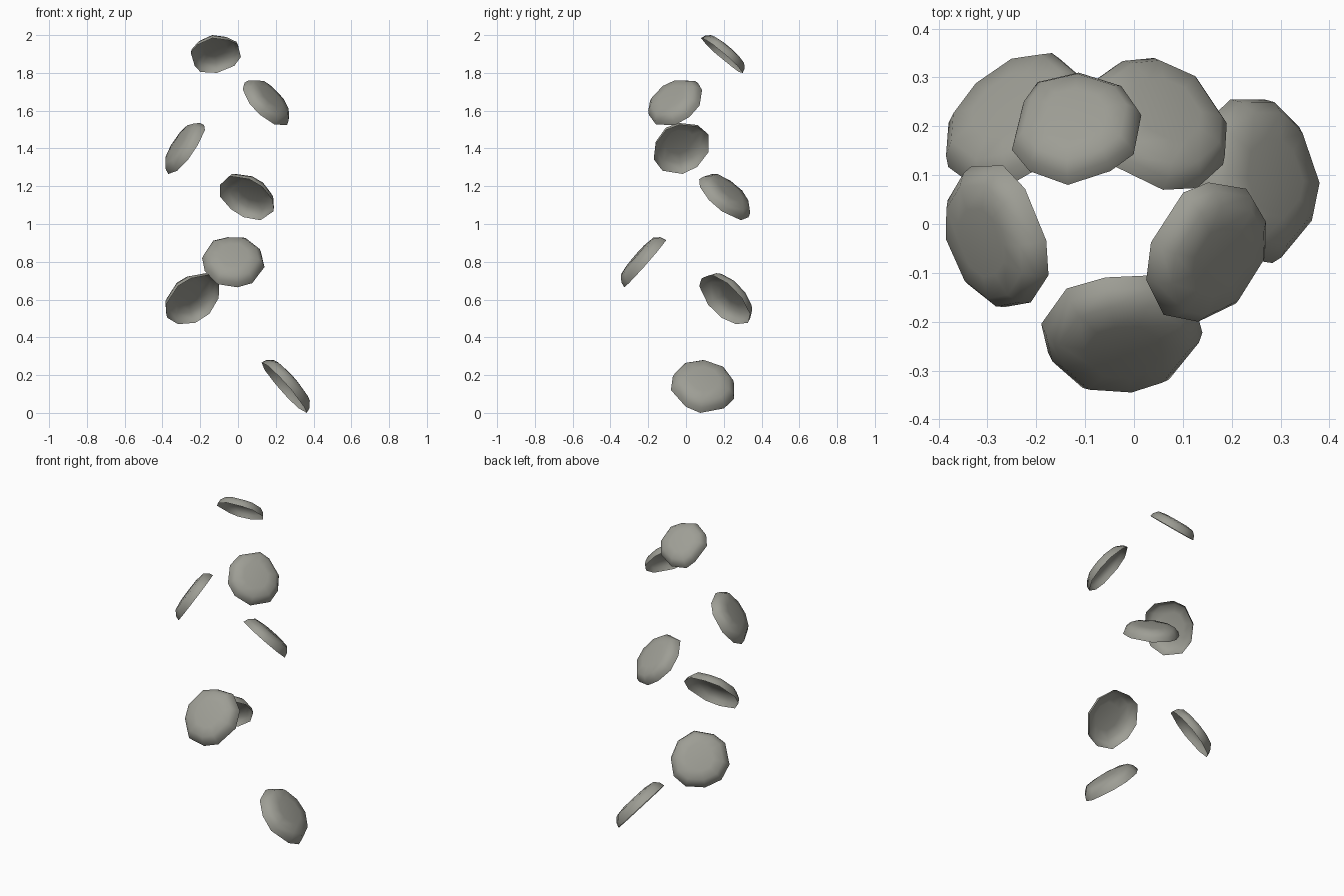
import bpy, bmesh, math, random
from mathutils import Vector

cube = bpy.data.objects.get("Cube")
if cube:
    bpy.data.objects.remove(cube)

stone = bpy.data.materials.new("warm_grey")
stone.use_nodes = True
colour = (0.34, 0.34, 0.30, 1)
stone.diffuse_color = colour
stone.node_tree.nodes["Principled BSDF"].inputs["Base Color"].default_value = colour

SIDES = 10
# Dish section from the open rim to the flat crown: radius, height
SECTION = [(1, 0), (0.95, 0.16), (0.8, 0.31), (0.48, 0.36)]


def shell(name, normal, low, high, seed):
    """Shallow hollow shell, crown along normal, filling the box low..high."""
    rng = random.Random(seed)
    turn = rng.random()
    outline = [(math.tau * (i + turn + rng.uniform(-0.18, 0.18)) / SIDES,
                rng.uniform(0.95, 1.04)) for i in range(SIDES)]
    bm = bmesh.new()
    rings = [[bm.verts.new((r * k * math.cos(a), r * k * math.sin(a), z))
              for a, k in outline] for r, z in SECTION]
    for lower, upper in zip(rings, rings[1:]):
        for i in range(SIDES):
            j = (i + 1) % SIDES
            bm.faces.new((lower[i], lower[j], upper[j], upper[i]))
    bm.faces.new(rings[-1])

    # Tilt the shell, then fit it to its box
    tilt = Vector(normal).to_track_quat('Z', 'Y')
    for v in bm.verts:
        v.co = tilt @ v.co
    for axis in range(3):
        values = [v.co[axis] for v in bm.verts]
        start, span = min(values), max(values) - min(values)
        size = high[axis] - low[axis]
        for v in bm.verts:
            v.co[axis] = ((v.co[axis] - start) / span - 0.5) * size
    for f in bm.faces:
        f.smooth = True
    mesh = bpy.data.meshes.new(name)
    bm.to_mesh(mesh)
    bm.free()
    mesh.materials.append(stone)
    obj = bpy.data.objects.new(name, mesh)
    obj.location = (Vector(low) + Vector(high)) / 2
    bpy.context.collection.objects.link(obj)


# Shells from the top of the spiral to the bottom: normal, low corner, high corner
SHELLS = [
    ((-0.1, 0.64, 0.76), (-0.25, 0.08, 1.8), (0.015, 0.31, 2)),
    ((0.6, -0.4, 0.68), (0.025, -0.2, 1.525), (0.27, 0.085, 1.76)),
    ((-0.75, -0.25, 0.6), (-0.385, -0.17, 1.265), (-0.175, 0.12, 1.535)),
    ((0.4, 0.6, 0.7), (-0.095, 0.07, 1.02), (0.19, 0.34, 1.265)),
    ((0.05, -0.74, 0.67), (-0.19, -0.345, 0.665), (0.14, -0.105, 0.93)),
    ((-0.45, 0.65, 0.6), (-0.385, 0.07, 0.47), (-0.1, 0.35, 0.74)),
    ((0.72, 0.12, 0.67), (0.125, -0.08, 0), (0.38, 0.255, 0.28)),
]
for n, (normal, low, high) in enumerate(SHELLS, 1):
    shell(f"stone_shell_{n}", normal, low, high, n)
